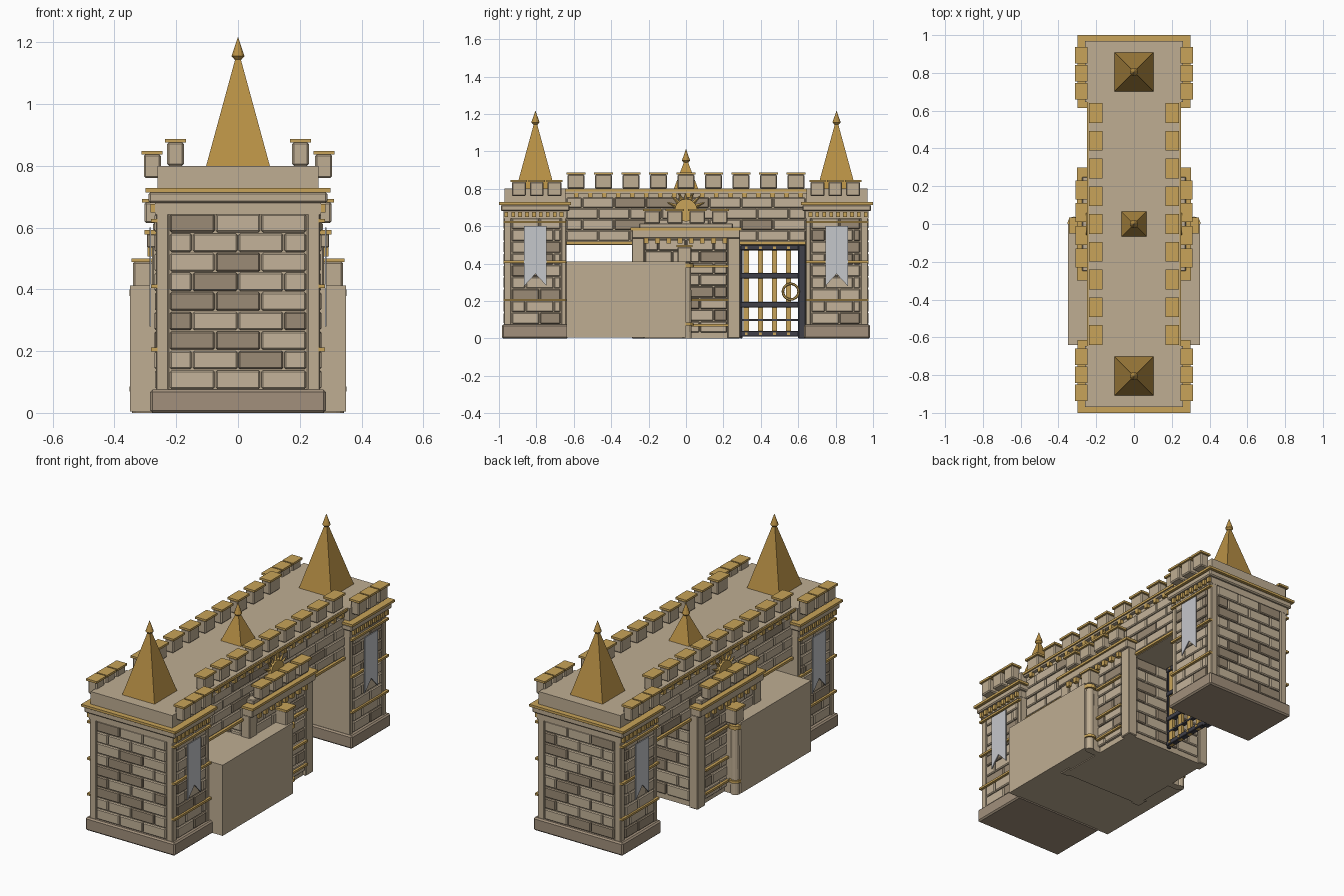
import bpy, bmesh, math, random
from mathutils import Matrix, Vector

if "Cube" in bpy.data.objects:
    bpy.data.objects.remove(bpy.data.objects["Cube"])
random.seed(4)


def mat(name, c):
    m = bpy.data.materials.new(name)
    m.diffuse_color = (*c, 1)
    m.use_nodes = True
    m.node_tree.nodes["Principled BSDF"].inputs["Base Color"].default_value = m.diffuse_color
    return m


STONE = mat("plain stone", (0.52, 0.42, 0.29))
BRICK = mat("light brick", (0.55, 0.45, 0.32))
DARK = mat("dark brick", (0.33, 0.26, 0.18))
BASE = mat("base stone", (0.36, 0.28, 0.20))
GOLD = mat("gold trim", (0.58, 0.37, 0.10))
ROOF = mat("roof gold", (0.48, 0.28, 0.06))
IRON = mat("dark iron", (0.05, 0.05, 0.065))
CLOTH = mat("silver cloth", (0.56, 0.57, 0.60))


def finish(name, bm, mats, bevel=0):
    bmesh.ops.recalc_face_normals(bm, faces=bm.faces)
    me = bpy.data.meshes.new(name)
    bm.to_mesh(me)
    bm.free()
    for m in mats:
        me.materials.append(m)
    ob = bpy.data.objects.new(name, me)
    bpy.context.collection.objects.link(ob)
    if bevel:
        b = ob.modifiers.new("bevel", 'BEVEL')
        b.width, b.segments = bevel, 1
    return ob


def add_box(bm, b, mi=0):
    x0, x1, y0, y1, z0, z1 = b
    m = Matrix.Translation(((x0 + x1) / 2, (y0 + y1) / 2, (z0 + z1) / 2)) @ \
        Matrix.Diagonal((abs(x1 - x0), abs(y1 - y0), z1 - z0, 1))
    for v in bmesh.ops.create_cube(bm, size=1, matrix=m)["verts"]:
        for f in v.link_faces:
            f.material_index = mi


def boxes(name, lst, m, bevel=0):
    bm = bmesh.new()
    for b in lst:
        add_box(bm, b)
    return finish(name, bm, [m], bevel)


def sides(lst):
    """Repeat boxes on the left and right faces."""
    return [(s * b[0], s * b[1], *b[2:]) for b in lst for s in (1, -1)]


def ends(lst):
    """Repeat boxes on the front and back towers."""
    return [(b[0], b[1], s * b[2], s * b[3], b[4], b[5]) for b in lst for s in (1, -1)]


def cone(name, x, y, z0, z1, r0, r1, n, m, turn=0):
    bm = bmesh.new()
    bmesh.ops.create_cone(bm, cap_ends=True, segments=n, radius1=r0, radius2=r1, depth=z1 - z0,
                          matrix=Matrix.Translation((x, y, (z0 + z1) / 2)) @ Matrix.Rotation(turn, 4, 'Z'))
    return finish(name, bm, [m])


def brickwork(name, faces, h=0.0635):
    """Each face: axis it looks along, inner and outer plane, span, bottom, top, brick width."""
    bm = bmesh.new()
    for axis, p0, p1, a0, a1, z0, z1, w in faces:
        rows = round((z1 - z0) / h)
        rh = (z1 - z0) / rows
        for r in range(rows):
            cuts, c = [a0], a0 + (w if r % 2 == 0 else w / 2)
            while c < a1 - 0.02:
                cuts.append(c)
                c += w
            cuts.append(a1)
            for l, u in zip(cuts, cuts[1:]):
                out = p1 + math.copysign(random.uniform(-0.003, 0.003), p1)
                a, z = (l + 0.002, u - 0.002), (z0 + r * rh + 0.002, z0 + (r + 1) * rh - 0.002)
                b = (p0, out, *a, *z) if axis == 'x' else (*a, p0, out, *z)
                add_box(bm, b, 1 if random.random() < 0.22 else 0)
    finish(name, bm, [BRICK, DARK], 0.005)


# Towers: body, corner strips, base, cornice and upper block
boxes("tower_body", ends([(-.258, .258, .64, .965, .04, .69)]), STONE)
boxes("tower_corner_strip", ends(sides([(.224, .266, .935, .974, .07, .65), (.23, .266, .64, .668, .07, .65)])), STONE, .004)
boxes("tower_frieze", ends([(-.268, .268, .638, .975, .642, .69)]), STONE)
boxes("tower_base", ends([(-.285, .285, .63, .985, 0, .075)]), BASE, .008)
boxes("tower_cornice", ends([(-.29, .29, .622, .99, .68, .714)]), STONE, .006)
boxes("tower_gold_band", ends([(-.30, .30, .615, 1.0, .714, .728)]), GOLD)
boxes("tower_upper_block", ends([(-.26, .26, .645, .97, .728, .80)]), STONE)
tower_faces = []
for s in (1, -1):
    tower_faces.append(('y', s * .955, s * .974, -.222, .222, .076, .646, .148))
    for t in (1, -1):
        lo, hi = sorted((s * .67, s * .933))
        tower_faces.append(('x', t * .25, t * .268, lo, hi, .076, .646, .15))
brickwork("tower_bricks", tower_faces)

# Tower battlements, three on each long side
m_y = [.66 + .095 * i for i in range(3)]
boxes("tower_merlon", ends(sides([(.25, .305, y + .006, y + .08, .76, .838) for y in m_y])), STONE, .006)
boxes("tower_merlon_cap", ends(sides([(.245, .312, y, y + .087, .836, .848) for y in m_y])), GOLD)
boxes("tower_dentil", ends(sides([(.26, .283, .655 + .037 * i, .675 + .037 * i, .648, .676) for i in range(9)])), GOLD)
boxes("tower_rod", ends(sides([(.26, .281, .642, .975, z - .006, z + .006) for z in (.205, .41, .622)])), GOLD)

# Spires with finials
for nm, y, z0, z1, r in (("front", -.805, .80, 1.17, .103), ("back", .805, .80, 1.17, .103), ("centre", 0, .80, .965, .065)):
    cone(nm + "_spire", 0, y, z0, z1, r * math.sqrt(2), .003, 4, ROOF, math.pi / 4)
    cone(nm + "_finial", 0, y, z1 - .015, z1 + .048, .022, 0, 10, ROOF)
    cone(nm + "_finial_base", 0, y, z1 - .026, z1 - .015, .012, .022, 10, ROOF)

# Swallow-tailed banners on the tower sides
bm = bmesh.new()
for sx in (1, -1):
    for yc in (-.805, .805):
        prof = [(-.06, .60), (.06, .60), (.06, .28), (0, .345), (-.06, .28)]
        f = bm.faces.new([bm.verts.new((sx * .281, yc + a, z)) for a, z in prof])
        g = bmesh.ops.extrude_face_region(bm, geom=[f])["geom"]
        bmesh.ops.translate(bm, vec=(sx * .006, 0, 0), verts=[v for v in g if isinstance(v, bmesh.types.BMVert)])
finish("banner", bm, [CLOTH])

# Bridge wall between the towers
boxes("wall_body", [(-.222, .222, -.645, .645, .50, .80)], STONE)
brickwork("wall_bricks", [('x', s * .21, s * .232, -.64, .64, .52, .755, .17) for s in (1, -1)], .06)
boxes("wall_ledge", sides([(.20, .242, -.645, .645, .775, .80)]), STONE)
boxes("wall_gold_line", sides([(.20, .25, -.65, .65, .785, .798), (.20, .238, -.645, .645, .503, .517)]), GOLD)
boxes("wall_dentil", sides([(.22, .243, -.60 + .075 * i, -.575 + .075 * i, .753, .778) for i in range(17)]), GOLD)
w_y = [-.588 + .147 * i for i in range(9)]
boxes("wall_merlon", sides([(.175, .23, y - .046, y + .046, .80, .876) for y in w_y]), STONE, .006)
boxes("wall_merlon_cap", sides([(.168, .237, y - .052, y + .052, .875, .887) for y in w_y]), GOLD)

# Central pier with projecting balcony
boxes("pier_body", [(-.258, .258, -.275, .275, 0, .55)], STONE)
brickwork("pier_bricks",
          [('x', s * .25, s * .272, -.222, .222, .03, .53, .148) for s in (1, -1)] +
          [('y', s * .265, s * .283, -.22, .22, .03, .50, .148) for s in (1, -1)])
boxes("pier_corner_strip", ends(sides([(.222, .278, .222, .29, 0, .54)])), STONE, .004)
boxes("pier_rod", sides([(.255, .288, .02, .226, z - .006, z + .006) for z in (.07, .205, .385)]), GOLD)
boxes("balcony_cornice", [(-.295, .295, -.29, .29, .535, .58), (-.275, .275, -.25, .25, .59, .615)], STONE, .004)
boxes("balcony_gold_band", [(-.303, .303, -.298, .298, .578, .592)], GOLD)
boxes("balcony_dentil", sides([(.26, .293, -.225 + .06 * i, -.20 + .06 * i, .507, .536) for i in range(8)]), GOLD)
b_y = [-.18, -.06, .06, .18]
boxes("balcony_merlon", sides([(.25, .303, y - .042, y + .042, .614, .682) for y in b_y]), STONE, .006)
boxes("balcony_merlon_cap", sides([(.245, .31, y - .05, y + .05, .681, .693) for y in b_y]), GOLD)

# Half columns on the middle of the pier
for s in (1, -1):
    x = s * .318
    cone("column_shaft", x, .005, 0, .40, .025, .022, 12, STONE)
    cone("column_foot_ring", x, .005, .07, .085, .034, .034, 12, GOLD)
    cone("column_top_ring", x, .005, .378, .40, .034, .034, 12, GOLD)
boxes("column_backing", sides([(.25, .315, -.02, .02, 0, .42)]), STONE)
boxes("column_block", sides([(.262, .34, -.045, .03, .405, .49)]), STONE, .006)
boxes("column_block_cap", sides([(.258, .345, -.05, .035, .488, .50)]), GOLD)

# Sunburst on the wall above the balcony
bm = bmesh.new()
for s in (1, -1):
    turn = Matrix.Translation((s * .238, 0, .685)) @ Matrix.Rotation(math.pi / 2, 4, 'Y')
    bmesh.ops.create_cone(bm, cap_ends=True, segments=20, radius1=.06, radius2=.06, depth=.03, matrix=turn)
    for i in range(9):
        a = math.pi * i / 8
        d = Vector((0, math.cos(a), math.sin(a)))
        m = Matrix.Translation(Vector((s * .238, 0, .685)) + d * .082) @ d.to_track_quat('Z', 'Y').to_matrix().to_4x4()
        bmesh.ops.create_cone(bm, cap_ends=True, segments=4, radius1=.01, radius2=.002, depth=.05, matrix=m)
finish("sunburst", bm, [GOLD])

# Large plain block filling one passage
boxes("passage_block", [(-.35, .35, -.64, 0, .005, .412)], STONE)

# Barred gate in the other passage
boxes("gate_frame", [(-.02, .02, .60, .64, 0, .50), (-.012, .012, .29, .303, 0, .50)] +
      [(-.016, .016, .29, .61, z - .014, z + .014) for z in (.025, .18, .335, .485)], IRON, .003)
g_y = [.322, .398, .473, .548]
boxes("gate_bar", [(-.009, .009, y - .014, y + .014, .01, .49) for y in g_y], GOLD)
boxes("gate_stud", [(-.02, .02, y - .007, y + .007, z - .007, z + .007) for y in g_y for z in (.025, .485)], GOLD)
boxes("gate_spike_rail", [(-.012, .012, .30, .60, .094, .104)], IRON)
for s in (1, -1):
    bpy.ops.mesh.primitive_torus_add(location=(s * .024, .56, .25), rotation=(0, math.pi / 2, 0),
                                     major_radius=.042, minor_radius=.007, major_segments=20, minor_segments=6)
    ring = bpy.context.object
    ring.name = "gate_ring"
    ring.data.materials.append(GOLD)
    bpy.ops.object.shade_smooth_by_angle()
